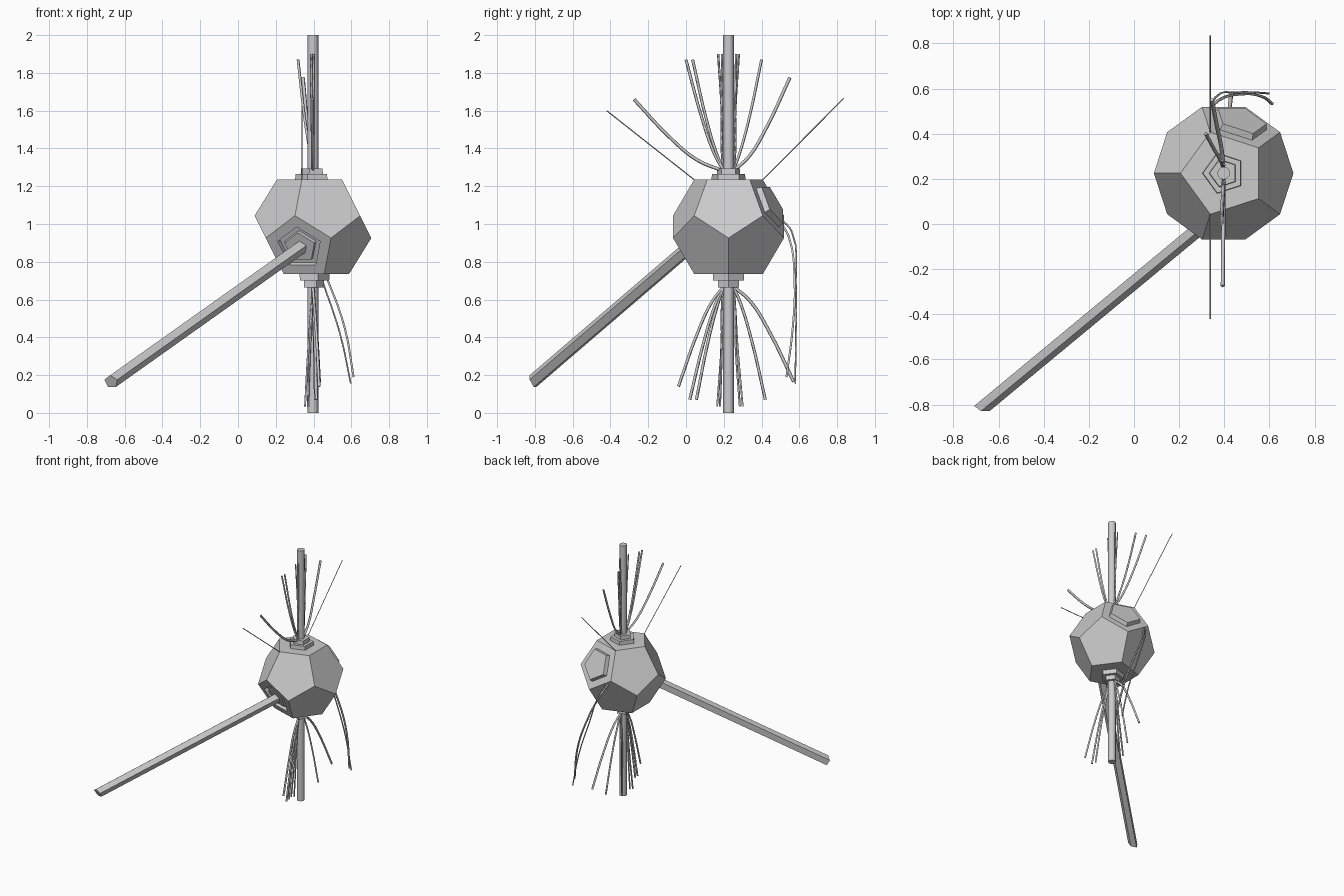
import bpy, bmesh
from math import cos, sin, radians
from mathutils import Vector

if "Cube" in bpy.data.objects:
    bpy.data.objects.remove(bpy.data.objects["Cube"])

C = Vector((0.397, 0.225, 0.985))   # body centre
A = 0.2245                          # body edge length


def finish(name, bm):
    bmesh.ops.recalc_face_normals(bm, faces=bm.faces)
    me = bpy.data.meshes.new(name)
    bm.to_mesh(me)
    bm.free()
    ob = bpy.data.objects.new(name, me)
    bpy.context.collection.objects.link(ob)
    return ob


def wire(name, pts, r):
    cu = bpy.data.curves.new(name, 'CURVE')
    cu.dimensions = '3D'
    cu.bevel_depth, cu.bevel_resolution = r, 0
    cu.use_fill_caps = True
    cu.resolution_u = 4
    sp = cu.splines.new('BEZIER')
    sp.bezier_points.add(len(pts) - 1)
    for bp, p in zip(sp.bezier_points, pts):
        bp.co = p
        bp.handle_left_type = bp.handle_right_type = 'AUTO'
    ob = bpy.data.objects.new(name, cu)
    bpy.context.collection.objects.link(ob)


# Body: dodecahedron resting on a flat face
bm = bmesh.new()
for rad, z, off in ((0.8507, 1.1135, 180), (1.3764, 0.2629, 180),
                    (1.3764, -0.2629, 0), (0.8507, -1.1135, 0)):
    for k in range(5):
        a = radians(off + 72 * k)
        bm.verts.new(C + A * Vector((rad * cos(a), rad * sin(a), z)))
bmesh.ops.convex_hull(bm, input=bm.verts[:])
bmesh.ops.dissolve_limit(bm, angle_limit=0.05, verts=bm.verts[:], edges=bm.edges[:])
bmesh.ops.recalc_face_normals(bm, faces=bm.faces)


def side(n):
    return max(bm.faces, key=lambda f: f.normal.dot(Vector(n)))


def steps(face, seq):
    for inset, depth in seq:
        bmesh.ops.inset_individual(bm, faces=[face], thickness=inset,
                                   depth=depth, use_even_offset=True)


top, bottom = side((0, 0, 1)), side((0, 0, -1))
socket, panel = side((-0.276, -0.85, -0.447)), side((0.276, 0.85, 0.447))
# Stepped collars, raised panel, recessed socket
steps(top, [(0.078, 0), (0.002, 0.03), (0.022, 0), (0.002, 0.03)])
steps(bottom, [(0.084, 0), (0.001, -0.0 + 0.035), (0.022, 0), (0.001, 0.035)])
steps(panel, [(0.052, 0), (0.006, 0.03)])
steps(socket, [(0.054, 0), (0.003, -0.025), (0.024, 0), (0.003, 0.02)])

# Boom: socket outline swept obliquely
mid = socket.calc_center_median()
ring = [v.co.copy() for v in socket.verts]
finish("body", bm)
tip = Vector((-0.672, -0.812, 0.165))
bm = bmesh.new()
for end in (mid, tip):
    for p in ring:
        bm.verts.new(end + (p - mid).normalized() * 0.038)
bmesh.ops.convex_hull(bm, input=bm.verts[:])
bmesh.ops.dissolve_limit(bm, angle_limit=0.05, verts=bm.verts[:], edges=bm.edges[:])
finish("boom", bm)

# Mast through the body
bpy.ops.mesh.primitive_cylinder_add(vertices=12, radius=0.028, depth=2,
                                    location=(C.x, C.y, 1))
bpy.context.object.name = "mast"
bpy.ops.object.shade_smooth_by_angle(angle=radians(35))


# Sprays of bent whiskers: end points (x, y, z, radius)
def spray(name, z0, ends):
    for i, (x, y, z, r) in enumerate(ends):
        d, h = Vector((x - C.x, y - C.y)), z - z0
        s = 1 if d.y > 0 else -1
        pts = [(C.x, C.y + 0.025 * s, z0)]
        for t, u in ((0.18, 0.33), (0.55, 0.62)):
            pts.append((C.x + d.x * t, C.y + max(abs(d.y) * u, 0.035) * s, z0 + h * t * 0.85))
        wire(f"{name}_{i}", pts + [(x, y, z)], r)


spray("upper_whisker", 1.28, [
    (0.393, -0.275, 1.66, 0.009), (0.388, 0.0, 1.87, 0.008), (0.388, 0.035, 1.87, 0.008),
    (0.39, 0.17, 1.9, 0.006), (0.40, 0.19, 1.9, 0.006), (0.40, 0.265, 1.9, 0.006),
    (0.39, 0.28, 1.9, 0.006), (0.318, 0.40, 1.87, 0.008), (0.345, 0.55, 1.775, 0.009)])
spray("lower_whisker", 0.67, [
    (0.43, -0.04, 0.14, 0.008), (0.415, 0.02, 0.07, 0.008), (0.41, 0.055, 0.07, 0.008),
    (0.355, 0.165, 0.035, 0.006), (0.37, 0.18, 0.035, 0.006), (0.37, 0.285, 0.035, 0.006),
    (0.355, 0.30, 0.035, 0.006), (0.415, 0.42, 0.07, 0.008), (0.43, 0.57, 0.165, 0.009)])

# Straight needles at the top corners
wire("front_needle", [(0.338, 0.043, 1.235), (0.338, -0.42, 1.6)], 0.003)
wire("back_needle", [(0.338, 0.407, 1.235), (0.338, 0.835, 1.665)], 0.003)

# Hanging cables on the back
wire("thick_cable", [(0.33, 0.50, 1.01), (0.37, 0.545, 0.93), (0.48, 0.575, 0.69),
                     (0.565, 0.565, 0.45), (0.612, 0.532, 0.19)], 0.007)
wire("thin_cable", [(0.33, 0.50, 1.03), (0.36, 0.56, 0.96), (0.45, 0.582, 0.69),
                    (0.54, 0.582, 0.42), (0.597, 0.578, 0.155)], 0.005)
